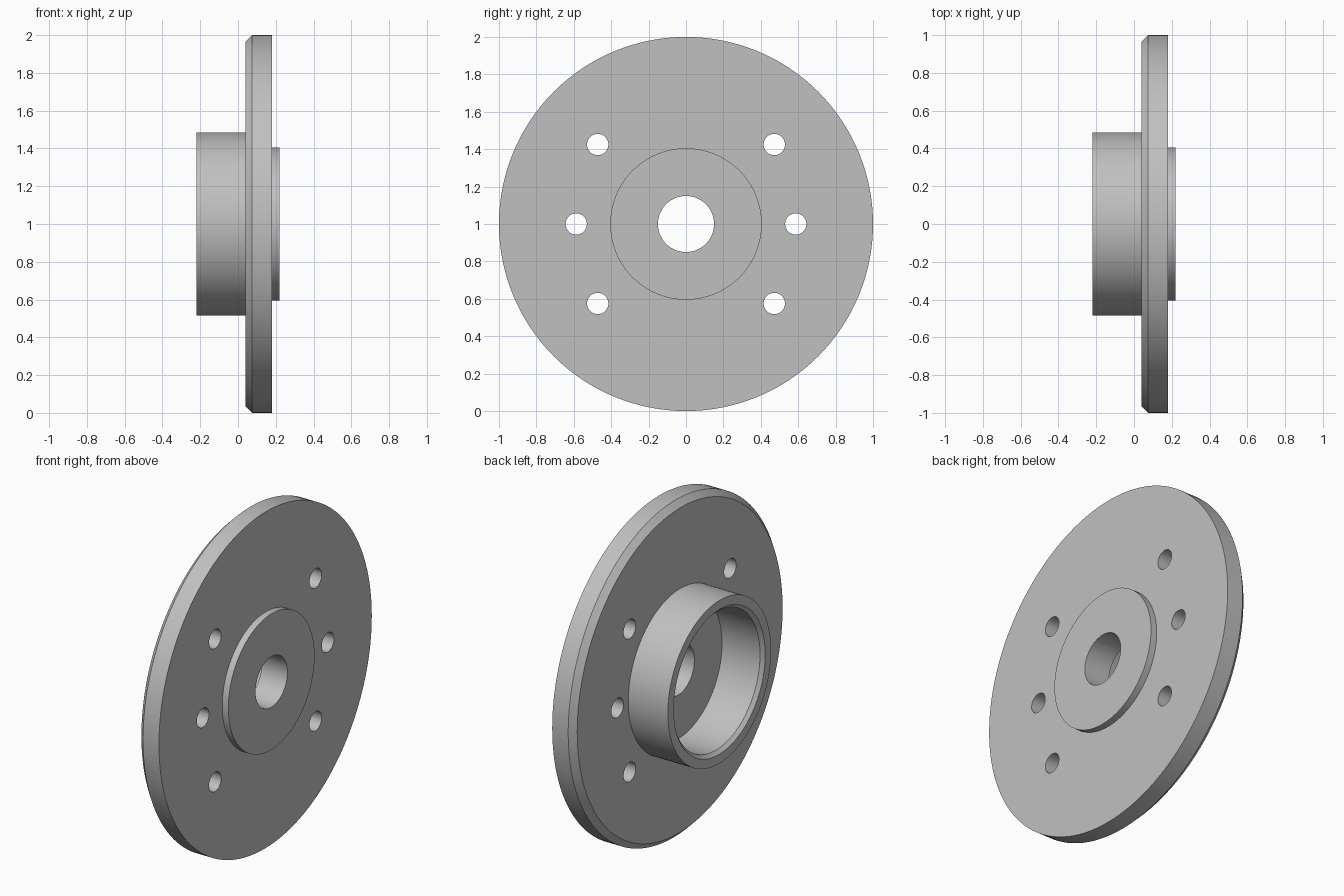
import bpy
import bmesh
from math import pi
from mathutils import Matrix, Vector

default_cube = bpy.data.objects.get("Cube")
if default_cube:
    bpy.data.objects.remove(default_cube, do_unlink=True)

# Plain grey metal
metal = bpy.data.materials.new("grey metal")
metal.use_nodes = True
grey = (0.53, 0.53, 0.53, 1)
metal.diffuse_color = grey
metal.node_tree.nodes["Principled BSDF"].inputs["Base Color"].default_value = grey


def add_object(name, bm):
    bmesh.ops.recalc_face_normals(bm, faces=bm.faces)
    mesh = bpy.data.meshes.new(name)
    bm.to_mesh(mesh)
    bm.free()
    mesh.materials.append(metal)
    obj = bpy.data.objects.new(name, mesh)
    bpy.context.collection.objects.link(obj)
    return obj


def lathe(name, profile, steps):
    """Spin a closed (x, radius) profile around the wheel axis."""
    bm = bmesh.new()
    verts = [bm.verts.new((x, 0, r)) for x, r in profile]
    edges = [bm.edges.new((a, b)) for a, b in zip(verts, verts[1:] + verts[:1])]
    bmesh.ops.spin(bm, geom=verts + edges, cent=(0, 0, 0), axis=(1, 0, 0),
                   angle=2 * pi, steps=steps, use_merge=True)
    bmesh.ops.remove_doubles(bm, verts=bm.verts, dist=1e-5)
    bmesh.ops.translate(bm, verts=bm.verts, vec=(0, 0, 1))
    return add_object(name, bm)


# Flange disc with bevelled rim, hollow hub, raised boss and centre bore
flange = lathe("flanged_hub", [
    (0.22, 0.15), (0.22, 0.405), (0.18, 0.405),    # boss
    (0.18, 1.0), (0.075, 1.0), (0.04, 0.965),      # disc rim
    (0.04, 0.485), (-0.22, 0.485),                 # hub wall
    (-0.22, 0.43), (-0.20, 0.41), (0.05, 0.41),    # recess
    (0.05, 0.15)], 128)

# Six bolt holes
bm = bmesh.new()
for side in (-1, 1):
    for y, z in ((0.472, 0.425), (0.587, 0), (0.472, -0.425)):
        place = Matrix.Translation(Vector((0.1, side * y, 1 + z)))
        bmesh.ops.create_cone(bm, cap_ends=True, segments=32, radius1=0.057,
                              radius2=0.057, depth=0.4,
                              matrix=place @ Matrix.Rotation(pi / 2, 4, "Y"))
cutter = add_object("bolt_hole_cutter", bm)
cutter.hide_render = True

bpy.ops.object.select_all(action="DESELECT")
flange.select_set(True)
bpy.context.view_layer.objects.active = flange
holes = flange.modifiers.new("bolt holes", "BOOLEAN")
holes.operation = "DIFFERENCE"
holes.solver = "EXACT"
holes.object = cutter
bpy.ops.object.modifier_apply(modifier=holes.name)
bpy.data.objects.remove(cutter, do_unlink=True)

bpy.ops.object.shade_smooth_by_angle(angle=pi / 6)
